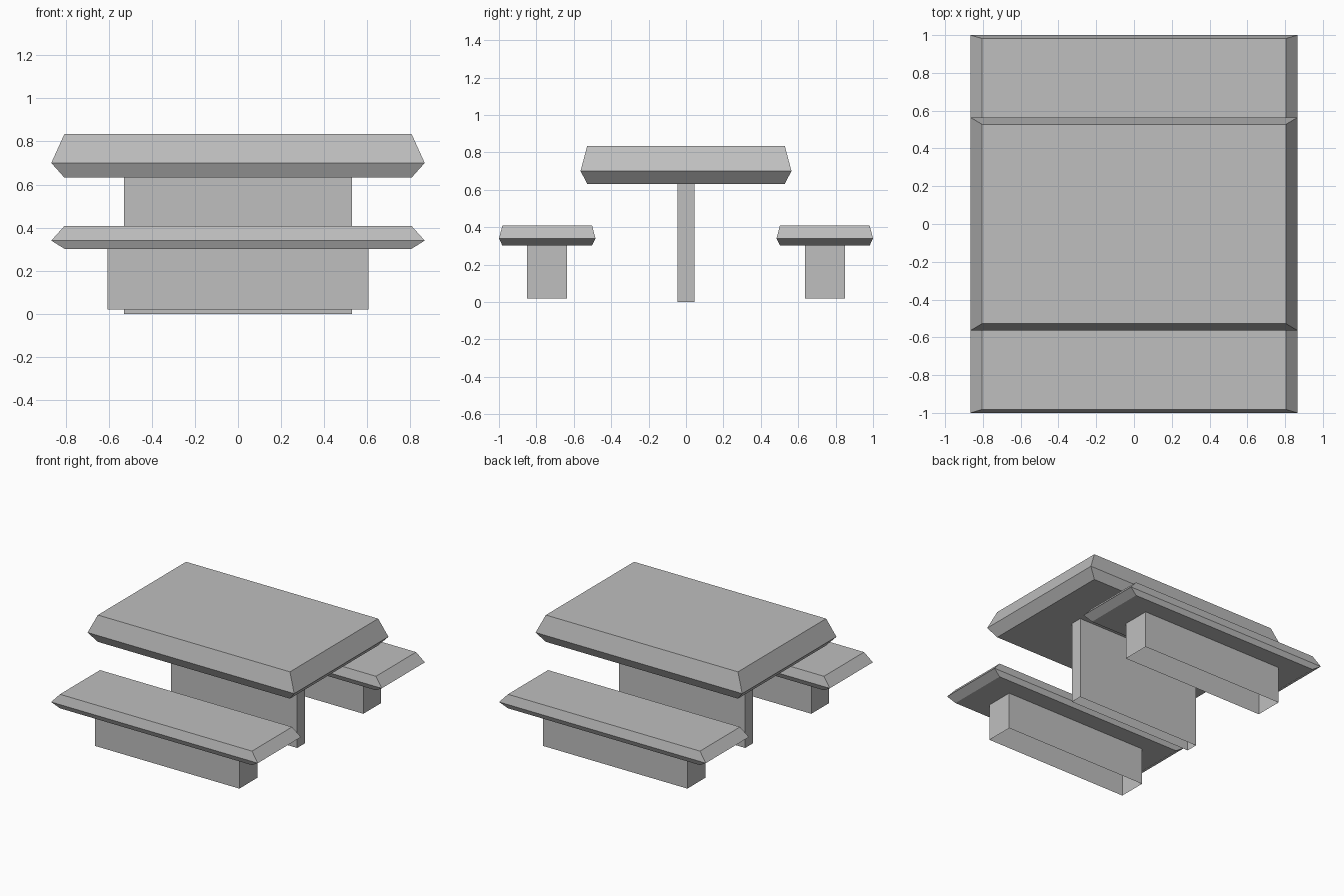
import bpy

if "Cube" in bpy.data.objects:
    bpy.data.objects.remove(bpy.data.objects["Cube"])

mat = bpy.data.materials.new("plain grey")
mat.diffuse_color = (0.52, 0.52, 0.52, 1)
mat.use_nodes = True
mat.node_tree.nodes["Principled BSDF"].inputs["Base Color"].default_value = mat.diffuse_color


def loft(name, y, rings, capped):
    """Stack rectangles (half_x, half_y, z) into a solid or an open sleeve."""
    verts, faces = [], []
    for hx, hy, z in rings:
        verts += [(-hx, y - hy, z), (hx, y - hy, z), (hx, y + hy, z), (-hx, y + hy, z)]
    for r in range(len(rings) - 1):
        for i in range(4):
            a, b = r * 4 + i, r * 4 + (i + 1) % 4
            faces.append((a, b, b + 4, a + 4))
    if capped:
        n = len(verts)
        faces += [(3, 2, 1, 0), (n - 4, n - 3, n - 2, n - 1)]
    me = bpy.data.meshes.new(name)
    me.from_pydata(verts, [], faces)
    me.materials.append(mat)
    ob = bpy.data.objects.new(name, me)
    bpy.context.collection.objects.link(ob)
    return ob


# Table top with edges that slope in above and below
loft("table_top", 0, [(0.805, 0.528, 0.632), (0.866, 0.564, 0.70), (0.805, 0.528, 0.835)], True)
# Central pedestal, open underneath
loft("table_pedestal", 0, [(0.528, 0.045, 0.0), (0.528, 0.045, 0.632)], False)

# Bench on each side, legs open underneath
for side, label in ((-1, "front"), (1, "back")):
    y = side * 0.742
    loft(label + "_bench_seat", y,
         [(0.805, 0.24, 0.302), (0.866, 0.258, 0.34), (0.805, 0.24, 0.408)], True)
    loft(label + "_bench_leg", y, [(0.606, 0.107, 0.02), (0.606, 0.107, 0.302)], False)
